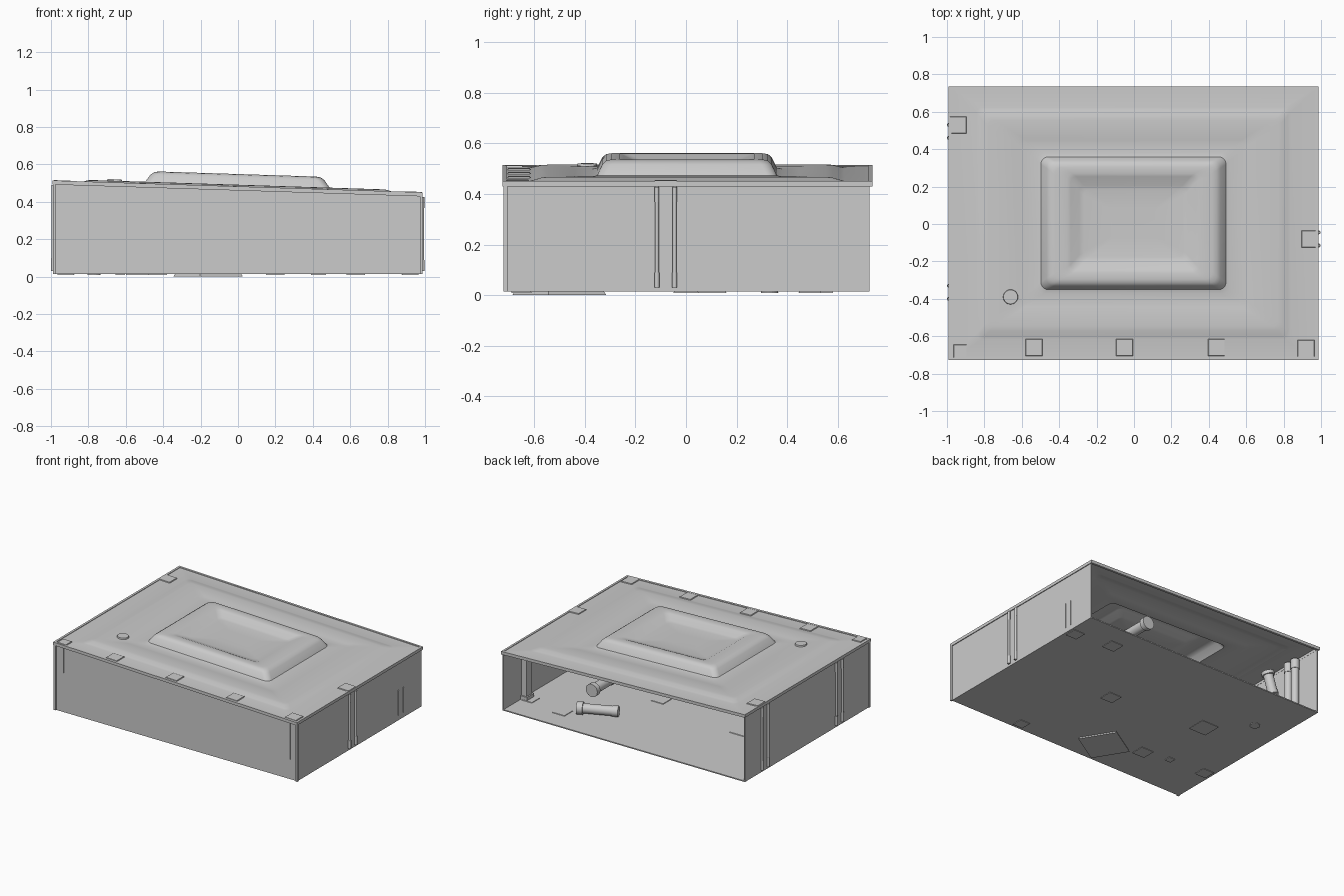
import bpy, bmesh
from math import sin, cos, pi
from mathutils import Vector, Matrix

if "Cube" in bpy.data.objects:
    bpy.data.objects.remove(bpy.data.objects["Cube"])

X0, X1, Y0, Y1 = -0.985, 0.98, -0.712, 0.725
FLOOR = 0.014


def roof_z(x):
    return 0.478 - 0.032 * x


def finish(name, bm, smooth=False):
    bmesh.ops.recalc_face_normals(bm, faces=bm.faces)
    me = bpy.data.meshes.new(name)
    bm.to_mesh(me)
    bm.free()
    ob = bpy.data.objects.new(name, me)
    bpy.context.collection.objects.link(ob)
    if smooth:
        bpy.ops.object.select_all(action='DESELECT')
        ob.select_set(True)
        bpy.context.view_layer.objects.active = ob
        bpy.ops.object.shade_smooth_by_angle(angle=0.5)
    return ob


def block(name, x, y, z, follow=0):
    """Box from ranges; follow=1 slopes the top with the roof, 2 slopes all (z = offsets)."""
    bm = bmesh.new()
    bmesh.ops.create_cube(bm, size=1)
    for v in bm.verts:
        top = v.co.z > 0
        px = x[v.co.x > 0]
        pz = z[top]
        if follow == 2 or (follow == 1 and top):
            pz += roof_z(px)
        v.co = (px, y[v.co.y > 0], pz)
    return finish(name, bm)


def rod(name, a, b, r, collar=True):
    """Round tube between two points with a thicker collar at its start."""
    a, b = Vector(a), Vector(b)
    L = (b - a).length
    rot = (b - a).to_track_quat('Z', 'Y').to_matrix().to_4x4()
    bm = bmesh.new()
    parts = [(0, L, r)] + ([(0, L * 0.15, r * 1.3), (L * 0.85, L, r * 1.12)] if collar else [])
    for s, e, rad in parts:
        m = Matrix.Translation(a) @ rot @ Matrix.Translation((0, 0, (s + e) / 2))
        bmesh.ops.create_cone(bm, cap_ends=True, segments=20, radius1=rad,
                              radius2=rad, depth=e - s, matrix=m)
    return finish(name, bm, True)


def patch(name, x, y, s, z, rot=0, sides=4, h=0.006, slope=False):
    """Thin square or round plate, optionally lying on the roof slope."""
    bm = bmesh.new()
    m = Matrix.Rotation(rot + (pi / 4 if sides == 4 else 0), 4, 'Z')
    r = s * (0.7071 if sides == 4 else 0.5)
    bmesh.ops.create_cone(bm, cap_ends=True, segments=sides, radius1=r,
                          radius2=r * 0.95, depth=h, matrix=m)
    for v in bm.verts:
        v.co += Vector((x, y, z))
        if slope:
            v.co.z += roof_z(v.co.x)
    return finish(name, bm)


# Pressed roof sheet: nested rounded rectangles (half x, half y, corner radius, height)
RINGS = [(0.985, 0.73, 0.0, 0.0), (0.84, 0.62, 0.03, 0.0), (0.825, 0.605, 0.03, 0.003),
         (0.80, 0.575, 0.03, 0.011), (0.775, 0.55, 0.03, 0.013), (0.63, 0.46, 0.03, 0.010),
         (0.61, 0.445, 0.03, 0.007), (0.515, 0.375, 0.04, 0.005), (0.495, 0.355, 0.04, 0.010),
         (0.465, 0.335, 0.04, 0.052), (0.445, 0.32, 0.04, 0.066), (0.42, 0.30, 0.04, 0.070),
         (0.355, 0.265, 0.03, 0.070), (0.335, 0.25, 0.03, 0.065), (0.29, 0.20, 0.03, 0.042),
         (0.265, 0.18, 0.03, 0.038), (0.12, 0.08, 0.01, 0.036)]
bm = bmesh.new()
N = 5
loops = []
for hx, hy, r, h in RINGS:
    loop = []
    for q, (sx, sy) in enumerate([(1, 1), (-1, 1), (-1, -1), (1, -1)]):
        for i in range(N + 1):
            t = (q + i / N) * pi / 2
            px = sx * (hx - r) + r * cos(t) - 0.003
            py = sy * (hy - r) + r * sin(t) + 0.004
            loop.append(bm.verts.new((px, py, roof_z(px) + h)))
    loops.append(loop)
for a, b in zip(loops, loops[1:]):
    n = len(a)
    for i in range(n):
        j = (i + 1) % n
        bm.faces.new((a[i], a[j], b[j], b[i]))
bm.faces.new(loops[-1])
bmesh.ops.remove_doubles(bm, verts=bm.verts, dist=1e-5)
finish("roof_sheet", bm, True)

# Roof edge trim
TR = (-0.018, 0.004)
block("trim_front", (-0.99, 0.985), (-0.726, -0.708), TR, 2)
block("trim_back", (-0.99, 0.985), (0.72, 0.736), TR, 2)
block("trim_left", (-0.992, -0.976), (-0.726, 0.736), TR, 2)
block("trim_right", (0.97, 0.986), (-0.726, 0.736), TR, 2)

# Floor and three walls, back left open
block("floor", (X0, X1), (Y0, Y1), (FLOOR, FLOOR + 0.008))
block("front_wall", (X0, X1), (Y0, Y0 + 0.008), (FLOOR, -0.004), 1)
block("left_wall", (X0, X0 + 0.008), (Y0, Y1), (FLOOR, -0.004), 1)
block("right_wall", (X1 - 0.008, X1), (Y0, Y1), (FLOOR, -0.004), 1)

# Vertical pipe pairs on the side walls
for side, x, mid in (("right", 0.987, -0.08), ("left", -0.989, 0.495), ("left", -0.989, -0.365)):
    for k in (-0.035, 0.035):
        rod(f"{side}_wall_pipe", (x, mid + k, 0.03), (x, mid + k, roof_z(x) - 0.02), 0.008)

# Corner seams and small wall ribs
for x in (-0.983, 0.979):
    block("corner_seam", (x - 0.007, x + 0.007), (-0.722, -0.705), (FLOOR, -0.01), 1)
block("front_rib", (-0.925, -0.915), (-0.717, -0.71), (0.30, 0.48))
block("front_rib", (0.915, 0.925), (-0.717, -0.71), (0.16, 0.43))
for y in (0.46, 0.515):
    block("right_rib", (0.97, 0.984), (y - 0.004, y + 0.004), (0.05, 0.235))

# Patches along the roof border
for x, y in ((-0.535, -0.66), (-0.05, -0.66), (0.44, -0.66), (0.92, -0.665),
             (0.94, -0.08), (-0.94, 0.53), (-0.93, -0.68)):
    patch("roof_patch", x, y, 0.09 if y > -0.67 else 0.07, 0.003, slope=True)
patch("roof_cap", -0.66, -0.39, 0.08, 0.016, sides=20, h=0.01, slope=True)

# Plates under the floor
for x, y, s, r in ((0.63, 0.53, 0.1, 0), (0.2, 0, 0.1, 0), (-0.53, 0.09, 0.14, 0),
                   (-0.43, -0.42, 0.1, 0), (-0.63, -0.38, 0.05, 0), (0.43, -0.65, 0.08, 0),
                   (0.92, 0.49, 0.09, 0), (-0.92, -0.37, 0.09, 0)):
    patch("floor_plate", x, y, s, FLOOR - 0.002, r)
    patch("floor_plate_inner", x, y, s, FLOOR + 0.009, r)
patch("floor_hatch", -0.16, -0.5, 0.27, 0.007, 0.55, h=0.014)
patch("floor_drain", -0.77, 0.33, 0.07, FLOOR - 0.003, sides=20)

# Inside: wall pillars and loose tubes
block("right_pillar", (0.93, 0.972), (0.455, 0.52), (0.03, -0.01), 1)
block("right_pillar_foot", (0.92, 0.972), (0.445, 0.53), (0.022, 0.05))
for y in (0.46, 0.53):
    rod("left_pillar", (-0.95, y, 0.022), (-0.95, y, 0.49), 0.026)
rod("hanging_tube", (0.36, 0.58, 0.27), (0.36, 0.34, 0.27), 0.036)
rod("floor_tube", (0.54, 0.49, 0.062), (0.28, 0.38, 0.062), 0.034)
rod("leaning_tube", (-0.88, 0.33, 0.46), (-0.92, 0.34, 0.30), 0.034)
